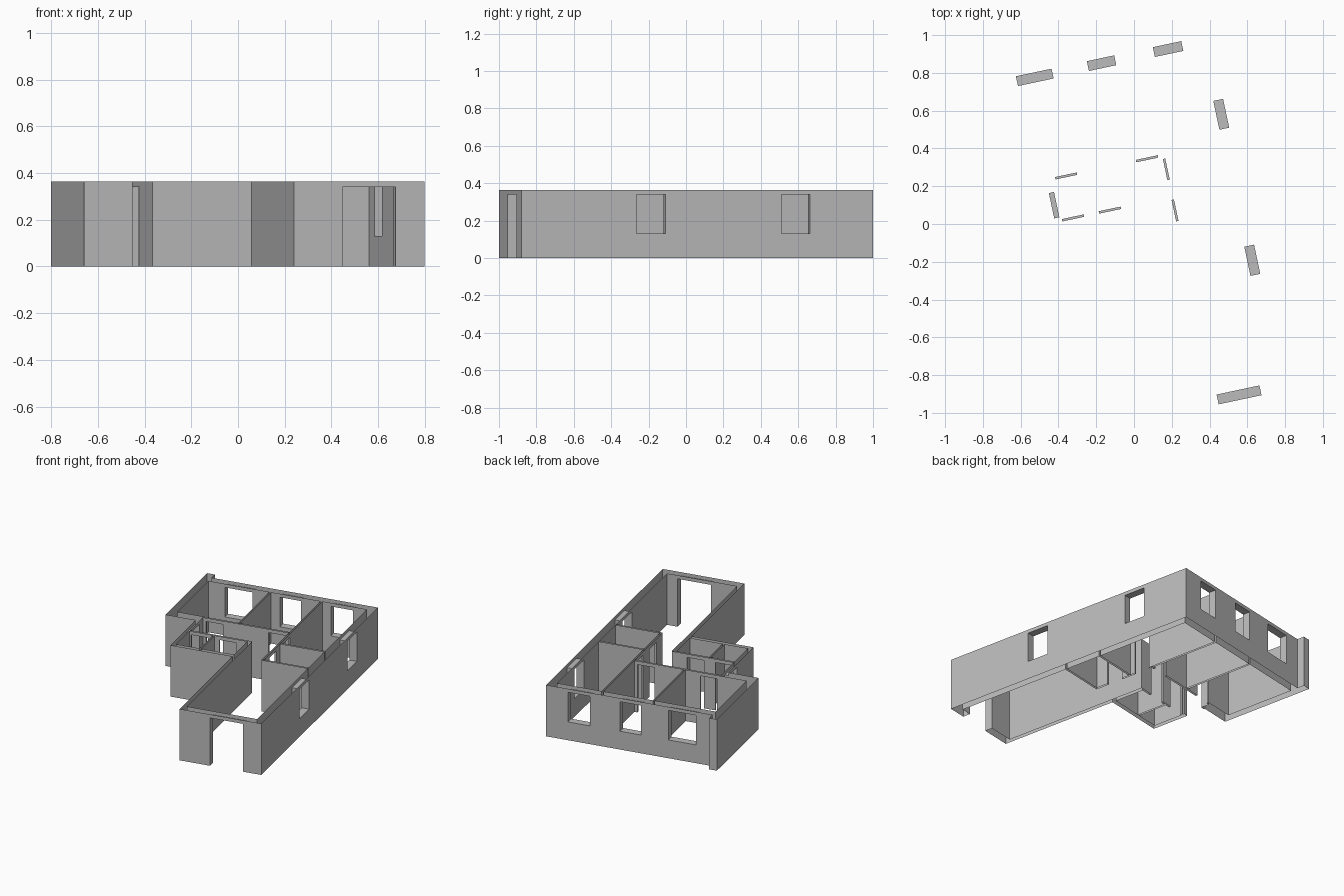
import bpy
import bmesh
import math
from itertools import product

cube = bpy.data.objects.get("Cube")
if cube:
    bpy.data.objects.remove(cube, do_unlink=True)

# Main dimensions, in the plan's own axes (u across, v deep)
HEIGHT, HEAD, SILL, FLOOR = 0.365, 0.34, 0.13, 0.0
OUTER, PARTY, THIN = 0.053, 0.028, 0.013
LEFT, RIGHT, FRONT, BACK = -0.618, 0.599, -1.027, 0.895
LIVING, ENTRY, PORCH, SERVICE = 0.027, -0.407, 0.262, -0.155
HALL_BACK, HALL_FRONT, HALL_RIGHT = 0.317, 0.092, 0.221
PLAN_TURN = math.radians(12)

walls = []


def add_wall(name, axis, face, thickness, start, end, openings=()):
    """Wall running along u or v; openings are (start, end, sill height)."""
    along, across = (start, end), (face, face + thickness)
    box = (along, across) if axis == "u" else (across, along)
    walls.append((name, 0 if axis == "u" else 1, box, openings))


# Outer walls with windows and the front door
add_wall("right_wall", "v", RIGHT - OUTER, OUTER, FRONT, BACK,
         [(-0.397, -0.239, SILL), (0.394, 0.55, SILL)])
add_wall("back_wall", "u", BACK - OUTER, OUTER, LEFT, RIGHT,
         [(-0.449, -0.256, SILL), (-0.065, 0.083, SILL), (0.292, 0.446, SILL)])
add_wall("front_wall", "u", FRONT, OUTER, LIVING, RIGHT, [(0.24, 0.472, FLOOR)])
add_wall("left_wall", "v", LEFT, OUTER, PORCH, BACK + OUTER)
add_wall("left_room_front_wall", "u", PORCH, HALL_BACK - PORCH, LEFT, ENTRY + PARTY)

# Party walls around the living room and the service block
add_wall("living_room_left_wall", "v", LIVING, PARTY, FRONT, HALL_FRONT + THIN)
add_wall("service_front_wall", "u", SERVICE, PARTY, ENTRY, LIVING)
add_wall("entry_wall", "v", ENTRY, PARTY, SERVICE, PORCH, [(0.117, 0.254, FLOOR)])

# Thin partitions with inner doors
add_wall("bedroom_hall_partition", "u", HALL_BACK, THIN, LEFT + OUTER, HALL_RIGHT,
         [(-0.357, -0.24, FLOOR), (0.08, 0.199, FLOOR)])
add_wall("service_hall_partition", "u", HALL_FRONT, THIN, ENTRY + PARTY, LIVING,
         [(-0.368, -0.25, FLOOR), (-0.169, -0.05, FLOOR)])
add_wall("right_hall_partition", "v", HALL_RIGHT, THIN, -0.134, BACK - OUTER,
         [(-0.033, 0.083, FLOOR), (0.19, 0.305, FLOOR)])
add_wall("bedroom_partition", "v", -0.138, THIN, HALL_BACK + THIN, BACK - OUTER)
add_wall("service_partition", "v", -0.215, THIN, SERVICE + PARTY, HALL_FRONT)
add_wall("bathroom_front_partition", "u", -0.134, THIN, HALL_RIGHT, RIGHT - OUTER)
add_wall("bathroom_back_partition", "u", 0.14, THIN, HALL_RIGHT + THIN, RIGHT - OUTER)

# Grid planes taken from every wall face and opening edge
planes = [set(), set(), {FLOOR, SILL, HEAD, HEIGHT}]
for _, run, box, openings in walls:
    for axis in (0, 1):
        planes[axis].update(round(c, 4) for c in box[axis])
    for start, end, _ in openings:
        planes[run].update((start, end))
planes = [sorted(p) for p in planes]


def owner(mid):
    """Index of the wall that fills a point, or None in open space."""
    for i, (_, run, box, openings) in enumerate(walls):
        if all(box[a][0] < mid[a] < box[a][1] for a in (0, 1)):
            if not any(s < mid[run] < e and sill < mid[2] < HEAD
                       for s, e, sill in openings):
                return i
    return None


cells = {}
for cell in product(*(range(len(p) - 1) for p in planes)):
    mid = [(planes[a][cell[a]] + planes[a][cell[a] + 1]) / 2 for a in range(3)]
    who = owner(mid)
    if who is not None:
        cells[cell] = who

# Plaster colour
plaster = bpy.data.materials.new("grey_plaster")
plaster.use_nodes = True
colour = (0.5, 0.5, 0.5, 1)
plaster.diffuse_color = colour
plaster.node_tree.nodes["Principled BSDF"].inputs["Base Color"].default_value = colour


def exposed_faces(cell):
    """Corner loops of a cell's open sides; wall tops and bottoms stay uncapped."""
    for axis, side in product(range(3), (0, 1)):
        near = list(cell)
        near[axis] += 2 * side - 1
        if tuple(near) in cells:
            continue
        if axis == 2 and not 0 <= near[2] < len(planes[2]) - 1:
            continue
        b, c = (axis + 1) % 3, (axis + 2) % 3
        loop = []
        for db, dc in ((0, 0), (1, 0), (1, 1), (0, 1)):
            corner = list(cell)
            corner[axis] += side
            corner[b] += db
            corner[c] += dc
            loop.append(tuple(corner))
        yield loop if side else loop[::-1]


# One object per wall, turned together to the plan's angle
for index, (name, *_) in enumerate(walls):
    bm = bmesh.new()
    verts = {}
    for cell, who in cells.items():
        if who != index:
            continue
        for loop in exposed_faces(cell):
            for k in loop:
                if k not in verts:
                    verts[k] = bm.verts.new([planes[a][k[a]] for a in range(3)])
            bm.faces.new([verts[k] for k in loop])
    bmesh.ops.dissolve_limit(bm, angle_limit=math.radians(1),
                             verts=bm.verts[:], edges=bm.edges[:])
    mesh = bpy.data.meshes.new(name)
    bm.to_mesh(mesh)
    bm.free()
    mesh.materials.append(plaster)
    obj = bpy.data.objects.new(name, mesh)
    obj.rotation_euler.z = PLAN_TURN
    bpy.context.collection.objects.link(obj)
